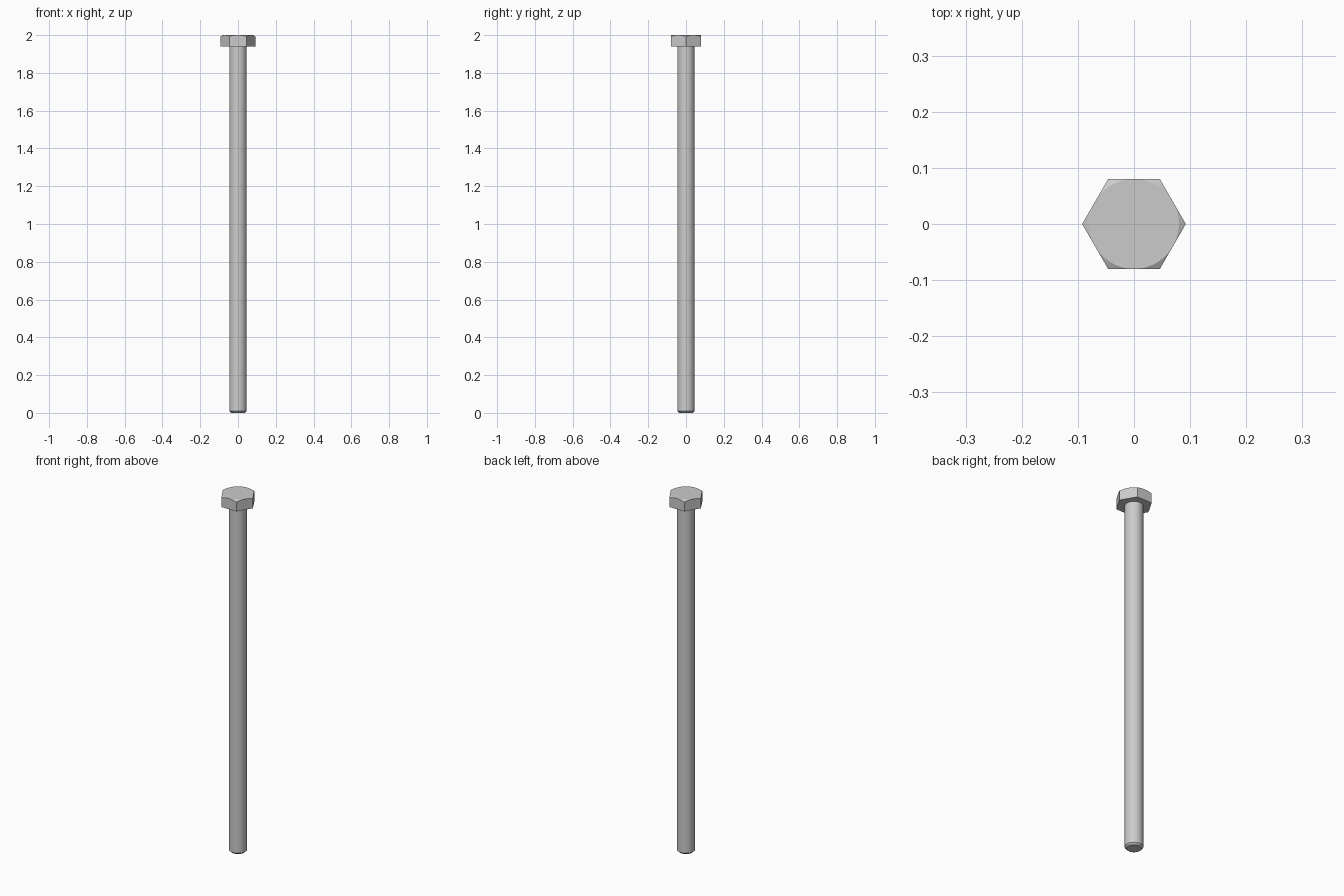
import bpy, bmesh
from math import pi, cos, sin, tan, radians

if "Cube" in bpy.data.objects:
    bpy.data.objects.remove(bpy.data.objects["Cube"])

APOTHEM = 0.08        # half the distance across the head flats
HEAD_Z0, TOP = 1.94, 2.0
SHAFT_R, CHAMFER = 0.046, 0.009
PER_SIDE = 12         # subdivisions along each hex side


def finish(bm, name):
    bmesh.ops.recalc_face_normals(bm, faces=bm.faces)
    mesh = bpy.data.meshes.new(name)
    bm.to_mesh(mesh)
    bm.free()
    obj = bpy.data.objects.new(name, mesh)
    bpy.context.collection.objects.link(obj)
    bpy.ops.object.select_all(action='DESELECT')
    obj.select_set(True)
    bpy.context.view_layer.objects.active = obj
    bpy.ops.object.shade_smooth_by_angle(angle=radians(20))
    return obj


def loft(name, rings):
    """Join equal-length rings of points and cap both ends."""
    bm = bmesh.new()
    rows = [[bm.verts.new(p) for p in ring] for ring in rings]
    n = len(rows[0])
    for a, b in zip(rows, rows[1:]):
        for i in range(n):
            j = (i + 1) % n
            # Rings that touch share their vertices after the merge below
            bm.faces.new((a[i], a[j], b[j], b[i]))
    bm.faces.new(rows[0])
    bm.faces.new(rows[-1])
    bmesh.ops.remove_doubles(bm, verts=bm.verts, dist=1e-6)
    return finish(bm, name)


def circle(r, z, n=64):
    return [(r * cos(2 * pi * i / n), r * sin(2 * pi * i / n), z) for i in range(n)]


# Hexagonal head, its upper corners cut by a 30 degree cone
bottom, edge, cap = [], [], []
for i in range(6 * PER_SIDE):
    t = 2 * pi * i / (6 * PER_SIDE)
    r = APOTHEM / cos(t % (pi / 3) - pi / 6)
    if i % PER_SIDE == 0:
        r = APOTHEM / cos(pi / 6)
    c, s = cos(t), sin(t)
    bottom.append((r * c, r * s, HEAD_Z0))
    edge.append((r * c, r * s, TOP - (r - APOTHEM) * tan(radians(30))))
    cap.append((APOTHEM * c, APOTHEM * s, TOP))
loft("bolt_head", [bottom, edge, cap])

# Plain round shaft with a chamfered tip
loft("shaft", [circle(SHAFT_R - CHAMFER, 0), circle(SHAFT_R, CHAMFER),
               circle(SHAFT_R, HEAD_Z0)])
